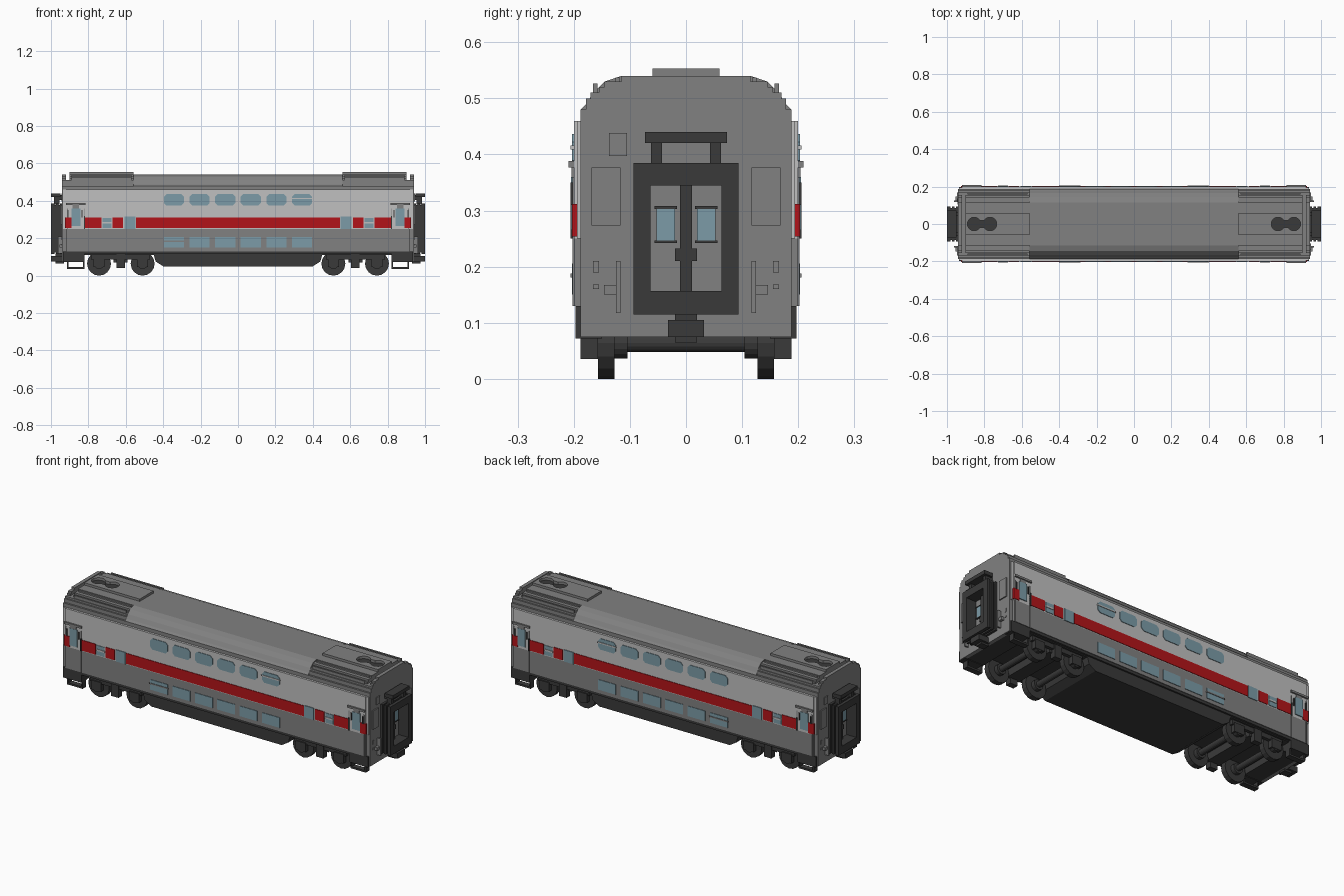
import bpy
import bmesh
from math import pi
from mathutils import Matrix, Vector

default_cube = bpy.data.objects.get("Cube")
if default_cube:
    bpy.data.objects.remove(default_cube, do_unlink=True)


def make_material(name, red, green, blue):
    material = bpy.data.materials.new(name)
    material.use_nodes = True
    colour = (red, green, blue, 1)
    material.diffuse_color = colour
    material.node_tree.nodes["Principled BSDF"].inputs["Base Color"].default_value = colour
    return material


light = make_material("light grey", .53, .53, .53)
grey = make_material("mid grey", .22, .22, .22)
dark = make_material("dark grey", .042, .042, .042)
red = make_material("stripe red", .45, .007, .01)
glass = make_material("window blue", .2, .33, .39)

BOTH = (1, -1)
ONE = (1,)


def finish(name, bm, material):
    bmesh.ops.recalc_face_normals(bm, faces=bm.faces[:])
    mesh = bpy.data.meshes.new(name)
    bm.to_mesh(mesh)
    bm.free()
    mesh.materials.append(material)
    obj = bpy.data.objects.new(name, mesh)
    bpy.context.collection.objects.link(obj)
    return obj


def boxes(name, material, spans, mirror_x=ONE, mirror_y=ONE):
    """Boxes from (x, x, y, y, z, z) spans, repeated by mirroring."""
    bm = bmesh.new()
    for x0, x1, y0, y1, z0, z1 in spans:
        for sx in mirror_x:
            for sy in mirror_y:
                centre = Vector((sx * (x0 + x1), sy * (y0 + y1), z0 + z1)) / 2
                size = Matrix.Diagonal((abs(x1 - x0), abs(y1 - y0), abs(z1 - z0), 1))
                bmesh.ops.create_cube(bm, size=1, matrix=Matrix.Translation(centre) @ size)
    return finish(name, bm, material)


def discs(name, material, centres, radius, depth, upright=False, sides=16):
    """Cylinders along y, or along z when upright."""
    bm = bmesh.new()
    turn = Matrix() if upright else Matrix.Rotation(pi / 2, 4, "X")
    for centre in centres:
        bmesh.ops.create_cone(bm, cap_ends=True, segments=sides, radius1=radius, radius2=radius,
                              depth=depth, matrix=Matrix.Translation(centre) @ turn)
    return finish(name, bm, material)


def prism(name, material, outline, direction, mirror_x=ONE, mirror_y=ONE):
    """Extrude an outline of 3D points along a direction vector."""
    bm = bmesh.new()
    for sx in mirror_x:
        for sy in mirror_y:
            flip = Vector((sx, sy, 1))
            face = bm.faces.new([bm.verts.new(Vector(p) * flip) for p in outline])
            cap = bmesh.ops.extrude_face_region(bm, geom=[face])["geom"]
            verts = [g for g in cap if isinstance(g, bmesh.types.BMVert)]
            bmesh.ops.translate(bm, verts=verts, vec=Vector(direction) * flip)
    return finish(name, bm, material)


def section(name, half, x0, x1, base, mirror_x=ONE):
    """Symmetric cross-section of (half width, height) points swept along x."""
    right = [(base_y, z) for base_y, z in [(half[0][0], base)] + half]
    outline = [(x0, y, z) for y, z in right] + [(x0, -y, z) for y, z in reversed(right)]
    return prism(name, grey, outline, (x1 - x0, 0, 0), mirror_x)


def stepped(levels):
    """Turn (half width, top) levels into a staircase outline."""
    points = []
    for index, (width, top) in enumerate(levels):
        if index:
            points.append((width, levels[index - 1][1]))
        points.append((width, top))
    return points


# Body core and roof sections
shoulder = [(.188, .48), (.178, .5), (.17, .51), (.155, .52), (.145, .53), (.115, .54)]
section("body_core", [(.188, .48)], -.92, .92, .12)
section("roof_middle", [(.188, .48), (.178, .49), (.165, .51), (.145, .53), (.115, .54)],
        -.56, .56, .47)
section("roof_gap", stepped(shoulder[:3]), .9, .93, .47, BOTH)
section("end_wall", stepped(shoulder), .92, .94, .075, BOTH)
roof_ends = section("roof_ends", stepped(shoulder + [(.06, .553)]), .56, .9, .47, BOTH)
boxes("roof_ridges", grey, [(.57, .89, .118, .126, .53, .537),
                            (.57, .89, .158, .166, .51, .526)], BOTH, BOTH)

# Sunken roof vents
vents = [(side * x, 0, .55) for side in BOTH for x in (.855, .77)]
cutter = discs("vent_cutter", dark, vents, .036, .03, True)
neck = boxes("vent_neck_cutter", dark, [(.77, .855, -.02, .02, .535, .565)], BOTH)
for tool in (cutter, neck):
    tool.hide_render = True
    tool.hide_viewport = True
    cut = roof_ends.modifiers.new("vent cut", "BOOLEAN")
    cut.operation = "DIFFERENCE"
    cut.object = tool
discs("vent_floor", dark, [(x, y, .537) for x, y, z in vents], .036, .004, True)
boxes("vent_floor_neck", dark, [(.77, .855, -.02, .02, .535, .538)], BOTH)

# Side panels
boxes("upper_side", light, [(-.92, .92, .18, .2, .25, .46)], ONE, BOTH)
boxes("lower_side", grey, [(-.92, .92, .18, .2, .13, .25)], ONE, BOTH)
boxes("end_corner_trim", light, [(.92, .935, .18, .194, .25, .46)], BOTH, BOTH)
boxes("sill", dark, [(-.92, .92, .17, .197, .115, .13)], ONE, BOTH)
boxes("side_stripe", red, [(a, b, .19, .203, .254, .312) for a, b in
      [(-.545, .545), (.615, .67), (.73, .82), (-.67, -.615), (-.82, -.73),
       (.89, .925), (-.925, -.89)]], ONE, BOTH)

# Windows
pitch = .137
columns = [(i - 2.5) * pitch for i in range(6)]
bm_half, chamfer = .054, .014
for number, x in enumerate(columns):
    low, high = .375, .436
    left, right = x - bm_half, x + bm_half
    outline = [(left + chamfer, .195, low), (right - chamfer, .195, low),
               (right, .195, low + chamfer), (right, .195, high - chamfer),
               (right - chamfer, .195, high), (left + chamfer, .195, high),
               (left, .195, high - chamfer), (left, .195, low + chamfer)]
    prism(f"upper_window_{number}", glass, outline, (0, .008, 0), ONE, BOTH)
boxes("lower_windows", glass, [(x - bm_half, x + bm_half, .195, .203, .15, .206)
                               for x in columns], ONE, BOTH)
boxes("upper_window_bar", light, [(.285, .4, .2, .206, .409, .416)], ONE, BOTH)
boxes("lower_window_bar", grey, [(-.4, -.285, .2, .206, .181, .188)], ONE, BOTH)
boxes("small_windows", glass, [(.548, .606, .195, .204, .25, .315),
                               (.677, .724, .195, .203, .255, .308)], BOTH, BOTH)
boxes("small_window_bar", light, [(.675, .726, .2, .206, .279, .288)], BOTH, BOTH)

# Entrance doors with canopy, rails and foot steps
boxes("door_window", glass, [(.843, .89, .195, .205, .265, .36)], BOTH, BOTH)
boxes("door_canopy", grey, [(.815, .92, .195, .209, .377, .388),
                            (.85, .885, .195, .204, .36, .377)], BOTH, BOTH)
boxes("door_rails", dark, [(.817, .824, .195, .206, .25, .32),
                           (.905, .911, .195, .206, .31, .35),
                           (.832, .838, .195, .205, .31, .35)], BOTH, BOTH)
boxes("door_seams", grey, [(x, x + .004, .195, .202, .13, .36) for x in (.82, .91)], BOTH, BOTH)
boxes("foot_steps", dark, [(.82, .915, .157, .188, .035, .045),
                           (.82, .828, .157, .188, .04, .08),
                           (.907, .915, .157, .188, .04, .08)], BOTH, BOTH)
boxes("end_sill", dark, [(.82, .935, .15, .197, .072, .13)], BOTH, BOTH)
boxes("end_underfloor", dark, [(.82, .92, -.17, .17, .075, .12)], BOTH)

# Underframe tub between the bogies
tub = [(-.4, .05), (.4, .05), (.44, .075), (.45, .11), (.47, .13),
       (-.47, .13), (-.45, .11), (-.44, .075)]
prism("underframe_tub", dark, [(x, -.188, z) for x, z in tub], (0, .376, 0))
boxes("underfloor", dark, [(-.92, .92, -.185, .185, .11, .122)])

# Bogies
axles = [side * x for side in BOTH for x in (.51, .743)]
discs("wheels", dark, [(x, side * .142, .064) for x in axles for side in BOTH], .064, .03)
discs("wheel_hubs", dark, [(x, side * .142, .064) for x in axles for side in BOTH], .028, .075)
discs("axles", dark, [(x, 0, .064) for x in axles], .016, .3)
boxes("bogie_frame", dark, [(.47, .785, .158, .176, .085, .115),
                            (.605, .65, .15, .182, .04, .115),
                            (.59, .665, 0, .16, .07, .115)], BOTH, BOTH)
boxes("axle_boxes", dark, [(x - .03, x + .03, .157, .182, .045, .095)
                           for x in (.51, .743)], BOTH, BOTH)

# Gangway bellows: ribbed frames around an inset doorway
ribs = []
for start, end, inset in [(.94, .952, 0), (.952, .96, .008), (.96, .972, 0),
                          (.972, .982, .008), (.982, 1, 0)]:
    outer, floor, roof = .094 - inset, .115 + inset, .385 - inset
    ribs += [(start, end, .063, outer, floor, roof),
             (start, end, 0, .063, floor, .157),
             (start, end, 0, .063, .345, roof)]
boxes("gangway_bellows", dark, ribs, BOTH, BOTH)
boxes("gangway_hood", dark, [(.95, 1, 0, .073, .42, .44),
                             (.955, .985, .043, .062, .38, .42),
                             (.94, .96, .043, .062, .405, .43)], BOTH, BOTH)
boxes("doorway_post", dark, [(.94, .955, 0, .011, .157, .345),
                             (.94, .955, .011, .02, .21, .232)], BOTH, BOTH)
boxes("doorway_windows", glass, [(.935, .946, .02, .053, .247, .303)], BOTH, BOTH)
boxes("doorway_window_trim", dark, [(.935, .948, .016, .056, z, z + .005)
                                    for z in (.242, .303)], BOTH, BOTH)
boxes("coupler", dark, [(.93, 1, 0, .032, .075, .105),
                        (.93, .975, 0, .02, .065, .118)], BOTH, BOTH)

# End wall hatches and grab rails
boxes("end_hatches", grey, [(.935, .946, .117, .168, .273, .377),
                            (.935, .943, .155, .166, .19, .21),
                            (.935, .943, .155, .166, .16, .168)], BOTH, BOTH)
boxes("end_grab_rails", grey, [(.935, .962, .117, .125, .117, .21),
                               (.935, .955, .125, .146, .15, .167)], BOTH, BOTH)
for side in BOTH:
    boxes("end_top_hatch", grey, [(side * .935, side * .945, side * -.137, side * -.105,
                                   .397, .438)])
